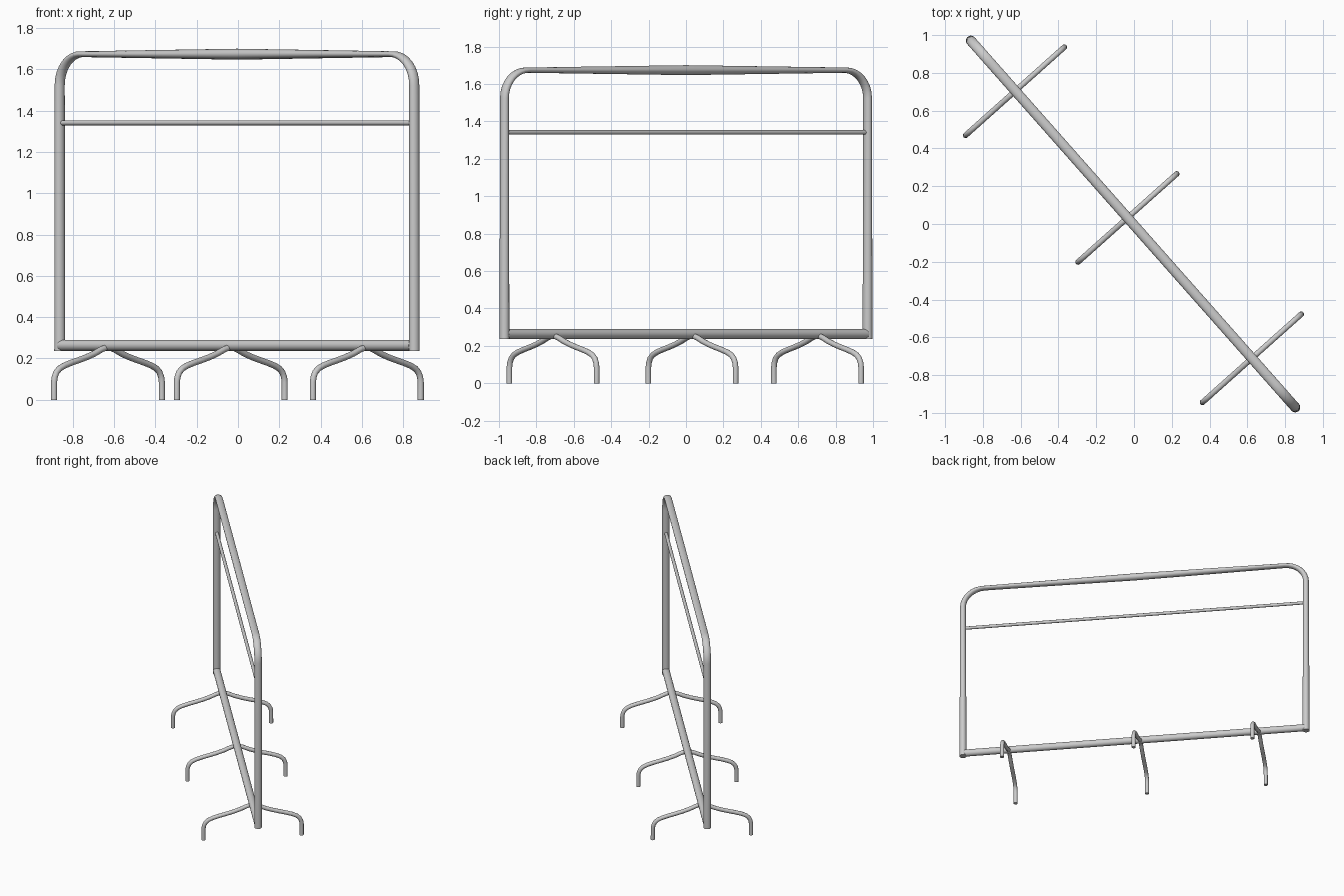
import bpy, bmesh, math
from mathutils import Vector

if "Cube" in bpy.data.objects:
    bpy.data.objects.remove(bpy.data.objects["Cube"])

ALONG = Vector((0.6626, -0.749, 0)).normalized()   # direction of the rack
ACROSS = Vector((0.746, 0.666, 0)).normalized()    # direction of the feet
UP = Vector((0, 0, 1))


def sweep(name, origin, axis, path, sides):
    """Tube through (s, z, in-plane radius, side radius) points in a vertical plane."""
    side = axis.cross(UP)
    bm = bmesh.new()
    pts = [axis * p[0] + UP * p[1] for p in path]
    rings = []
    for i, p in enumerate(path):
        before = (pts[i] - pts[i - 1]).normalized() if i else Vector()
        after = (pts[i + 1] - pts[i]).normalized() if i < len(pts) - 1 else Vector()
        normal = side.cross((before + after).normalized())
        ring = []
        for k in range(sides):
            a = math.tau * k / sides
            ring.append(bm.verts.new(pts[i] + normal * p[2] * math.cos(a) + side * p[3] * math.sin(a)))
        rings.append(ring)
    for a, b in zip(rings, rings[1:]):
        for k in range(sides):
            n = (k + 1) % sides
            bm.faces.new((a[k], a[n], b[n], b[k]))
    bm.faces.new(rings[0])
    bm.faces.new(rings[-1])
    bmesh.ops.recalc_face_normals(bm, faces=bm.faces)
    mesh = bpy.data.meshes.new(name)
    bm.to_mesh(mesh)
    bm.free()
    obj = bpy.data.objects.new(name, mesh)
    obj.location = origin
    bpy.context.collection.objects.link(obj)
    bpy.ops.object.select_all(action='DESELECT')
    obj.select_set(True)
    bpy.context.view_layer.objects.active = obj
    bpy.ops.object.shade_smooth_by_angle(angle=math.radians(40))
    return obj


def mirrored(half):
    """Half path ending at s = 0, completed on the other side."""
    return half + [(-p[0],) + p[1:] for p in reversed(half[:-1])]


centre = Vector((-0.005, 0, 0))
R = 0.0265
HALF, TOP = 1.296, 1.674
BEND_S, BEND_Z = 0.16, 0.15

# Bent outer frame: slightly flattened through the corners
half = [(-HALF, 0.237, R, R)]
STEPS = 8
for i in range(STEPS + 1):
    t = i / STEPS
    a = t * math.pi / 2
    thick = 0.0215 - 0.0075 * t ** 2
    half.append((-HALF + BEND_S * (1 - math.cos(a)),
                 TOP - BEND_Z * (1 - math.sin(a)), thick, R))
half.append((0, TOP, R, R))
sweep("outer_frame", centre, ALONG, mirrored(half), 20)

# Lower bar and hanging rail
sweep("lower_bar", centre, ALONG, [(s, 0.263, R, R) for s in (-1.285, 1.285)], 20)
sweep("hanging_rail", centre, ALONG, [(s, 1.341, 0.012, 0.012) for s in (-1.29, 1.29)], 14)

# Three curved feet
profile = [(-0.35, 0.0), (-0.35, 0.085), (-0.346, 0.11), (-0.335, 0.133),
           (-0.315, 0.151), (-0.285, 0.165), (-0.24, 0.179), (-0.19, 0.192),
           (-0.14, 0.206), (-0.09, 0.223), (-0.045, 0.243), (0, 0.257)]
foot = mirrored([(s, z, 0.015, 0.015) for s, z in profile])
for i, (x, y) in enumerate(((-0.63, 0.703), (-0.035, 0.032), (0.624, -0.711))):
    sweep(f"foot_{i + 1}", Vector((x, y, 0)), ACROSS, foot, 14)
